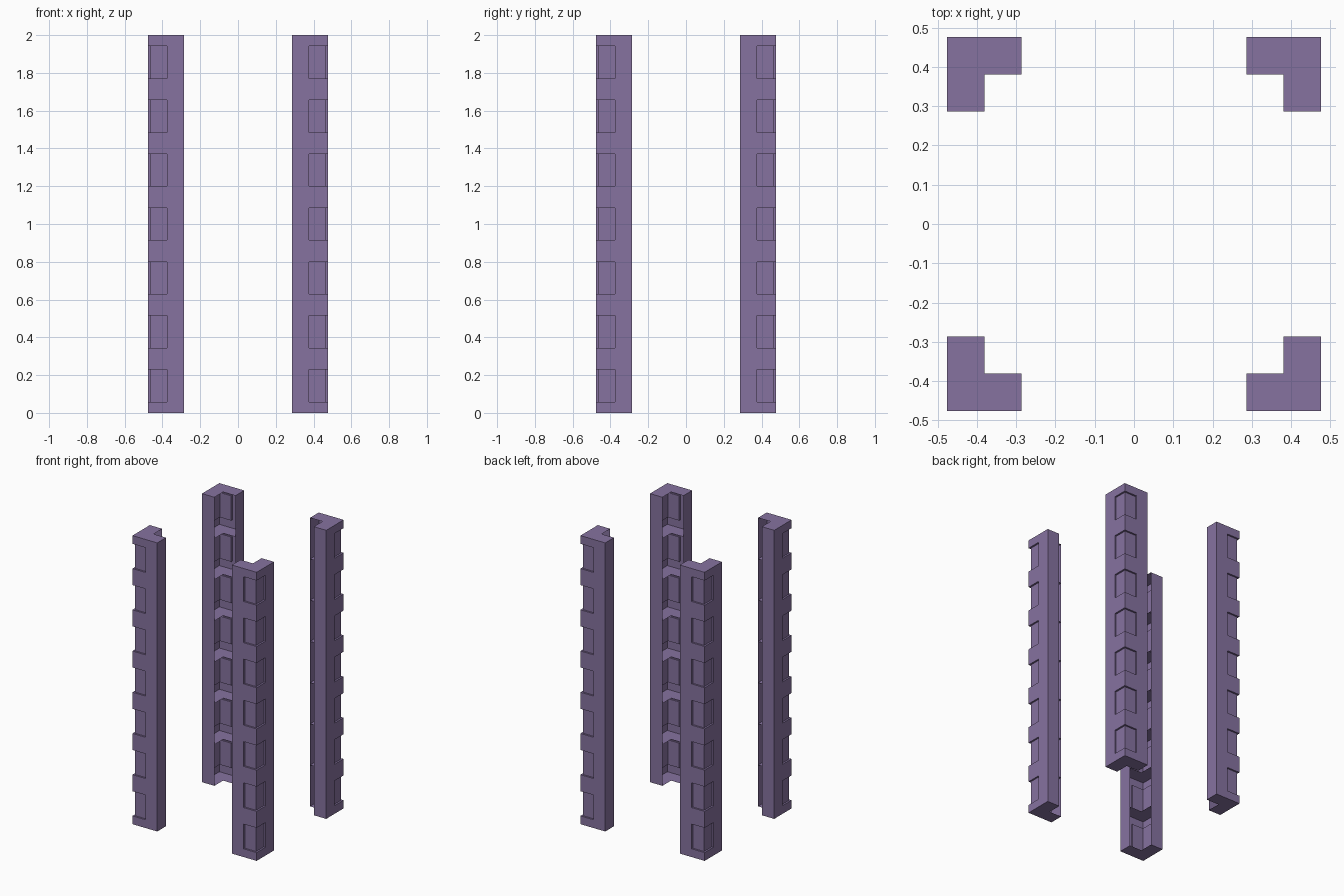
import bpy, bmesh
from mathutils import Vector

if "Cube" in bpy.data.objects:
    bpy.data.objects.remove(bpy.data.objects["Cube"])

# Post dimensions
OUT, MID, INN = 0.476, 0.381, 0.286   # outer side, inner side, arm end
WIN, REC = 0.377, 0.464               # window edge, recessed pane
CELLS = 7
H = 2.0 / CELLS
Z1, Z2 = 0.2 * H, 0.8 * H             # window bottom and top in a cell

bm = bmesh.new()


def face(points, normal):
    f = bm.faces.new([bm.verts.new(p) for p in points])
    f.normal_update()
    if f.normal.dot(Vector(normal)) < 0:
        f.normal_flip()


def both_arms(points, normal):
    """Add a face to one arm and its diagonal reflection to the other."""
    face(points, normal)
    face([(y, x, z) for x, y, z in points], (normal[1], normal[0], normal[2]))


def plate(outline, z, up):
    face([(x, y, z) for x, y in outline], (0, 0, up))


ell = [(INN, OUT), (OUT, OUT), (OUT, INN), (MID, INN), (MID, MID), (INN, MID)]
ledge = [(WIN, OUT), (OUT, OUT), (OUT, WIN), (REC, WIN), (REC, REC), (WIN, REC)]

for k in range(CELLS):
    b = k * H
    lo, hi, t = b + Z1, b + Z2, b + H
    # Outer wall with a window notch wrapping round the corner
    wall = [(INN, b), (OUT, b), (OUT, lo), (WIN, lo),
            (WIN, hi), (OUT, hi), (OUT, t), (INN, t)]
    both_arms([(u, OUT, z) for u, z in wall], (0, 1, 0))
    # Recessed pane and its side return
    both_arms([(WIN, REC, lo), (REC, REC, lo), (REC, REC, hi), (WIN, REC, hi)], (0, 1, 0))
    both_arms([(WIN, REC, lo), (WIN, OUT, lo), (WIN, OUT, hi), (WIN, REC, hi)], (1, 0, 0))
    plate(ledge, lo, 1)
    plate(ledge, hi, -1)
    # Arm ends; the inner side of each cell is open
    both_arms([(INN, MID, b), (INN, OUT, b), (INN, OUT, t), (INN, MID, t)], (-1, 0, 0))
    # Shelf between cells (base for the first)
    plate(ell, b, -1 if k == 0 else 1)
plate(ell, 2.0, 1)

bmesh.ops.remove_doubles(bm, verts=bm.verts, dist=1e-5)
mesh = bpy.data.meshes.new("corner_posts")
bm.to_mesh(mesh)
bm.free()
posts = bpy.data.objects.new("corner_posts", mesh)
bpy.context.collection.objects.link(posts)

# Mirror to all four corners
mirror = posts.modifiers.new("four_corners", 'MIRROR')
mirror.use_axis = (True, True, False)

mat = bpy.data.materials.new("purple")
mat.diffuse_color = (0.24, 0.17, 0.35, 1)
mat.use_nodes = True
mat.node_tree.nodes["Principled BSDF"].inputs["Base Color"].default_value = mat.diffuse_color
mesh.materials.append(mat)
